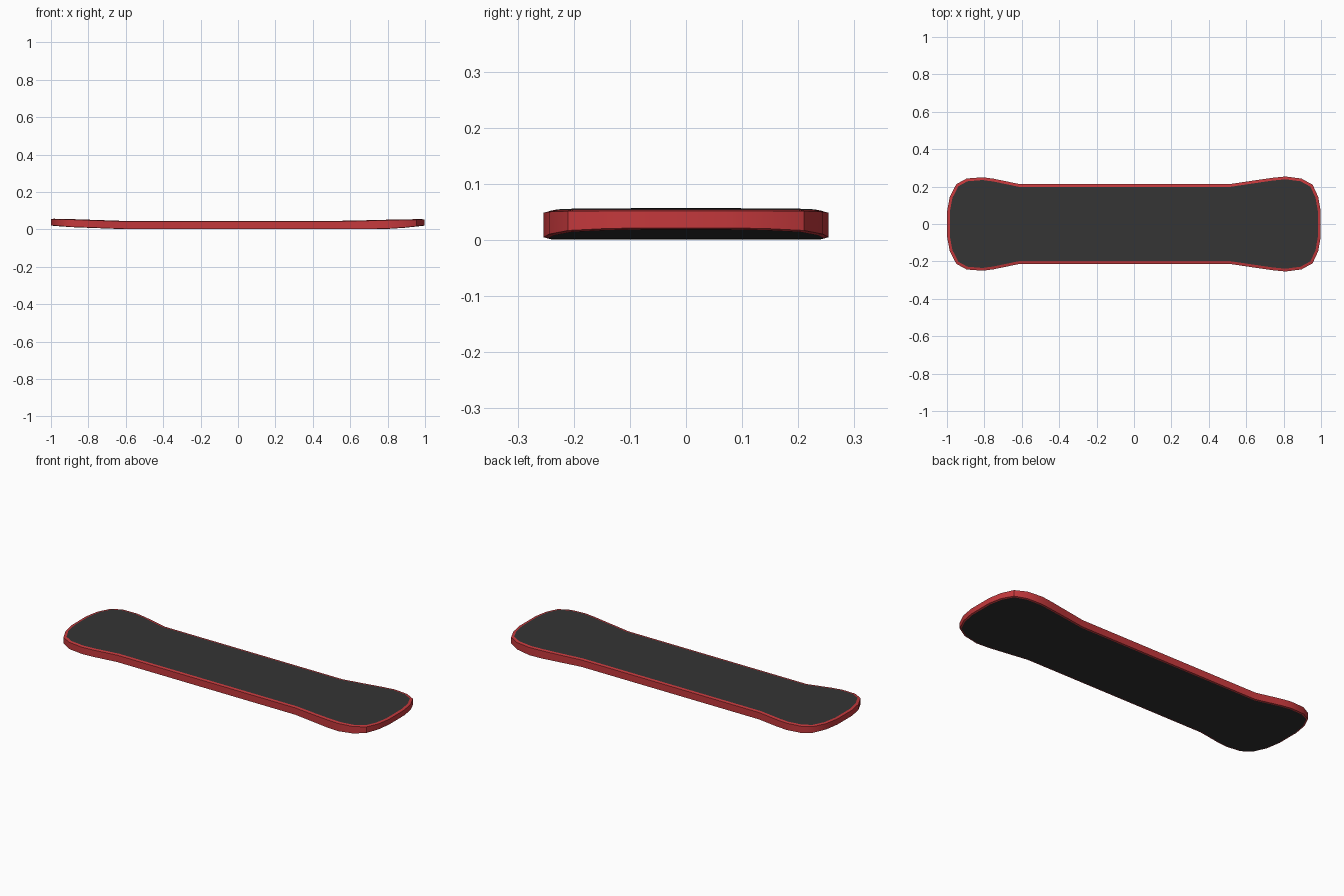
import bpy
from mathutils import Vector

if "Cube" in bpy.data.objects:
    bpy.data.objects.remove(bpy.data.objects["Cube"])

# Half outline of the board: (x, half width), left tip to right tip
HALF = [(-1.0, 0.065), (-0.985, 0.145), (-0.95, 0.213), (-0.895, 0.243), (-0.81, 0.25),
        (-0.75, 0.242), (-0.61, 0.213), (0.51, 0.213), (0.65, 0.234), (0.74, 0.247), (0.81, 0.254),
        (0.895, 0.243), (0.955, 0.21), (0.985, 0.145), (0.998, 0.07)]
# Curvature along the length: (x, z)
BOTTOM = [(-1.0, 0.02), (-0.9, 0.012), (-0.61, 0.001), (0.78, 0.001), (0.9, 0.009), (1.0, 0.02)]
TOP = [(-1.0, 0.057), (-0.9, 0.055), (-0.61, 0.045), (0.55, 0.045), (0.82, 0.052), (1.0, 0.055)]


def height(curve, x):
    x = min(max(x, curve[0][0]), curve[-1][0])
    for (x0, z0), (x1, z1) in zip(curve, curve[1:]):
        if x <= x1:
            return z0 + (z1 - z0) * (x - x0) / (x1 - x0)


def ring(inset, curve, dz=0.0):
    """Closed loop: +y side left to right, then -y side right to left."""
    loop = [Vector(p) for p in HALF] + [Vector((x, -y)) for x, y in reversed(HALF)]
    n, out = len(loop), []
    for i, p in enumerate(loop):
        a = (p - loop[i - 1]).normalized()
        b = (loop[(i + 1) % n] - p).normalized()
        na, nb = Vector((a.y, -a.x)), Vector((b.y, -b.x))
        q = p + (na + nb) * (inset / (1 + na.dot(nb)))
        out.append((q.x, q.y, height(curve, q.x) + dz))
    return out


def make(name, verts, faces, color):
    mesh = bpy.data.meshes.new(name)
    mesh.from_pydata(verts, [], faces)
    mat = bpy.data.materials.new(name + "_colour")
    mat.diffuse_color = color
    mat.use_nodes = True
    mat.node_tree.nodes["Principled BSDF"].inputs["Base Color"].default_value = mat.diffuse_color
    mesh.materials.append(mat)
    obj = bpy.data.objects.new(name, mesh)
    bpy.context.collection.objects.link(obj)
    bpy.ops.object.select_all(action='DESELECT')
    obj.select_set(True)
    bpy.context.view_layer.objects.active = obj
    bpy.ops.object.mode_set(mode='EDIT')
    bpy.ops.mesh.select_all(action='SELECT')
    if name == "edge_band":
        bpy.ops.mesh.normals_make_consistent(inside=False)
    bpy.ops.object.mode_set(mode='OBJECT')
    bpy.ops.object.shade_smooth_by_angle(angle=0.6)


m = len(HALF)
n = 2 * m

top_inner = ring(0.015, TOP)
base_inner = ring(0.008, BOTTOM)

# Red edge: bottom rim, side wall and top rim
rings = [base_inner, ring(0, BOTTOM, 0.002), ring(0, TOP, -0.003), top_inner]
verts = [v for r in rings for v in r]
faces = [(k * n + i, (k + 1) * n + i, (k + 1) * n + (i + 1) % n, k * n + (i + 1) % n)
         for k in range(3) for i in range(n)]
# close the loop normals outward
make("edge_band", verts, [f[::-1] for f in faces], (0.55, 0.04, 0.045, 1))

# Dark riding surface and base, made as strips across the board
strips = [(i, n - 1 - i, n - 2 - i, i + 1) for i in range(m - 1)]
make("top_sheet", top_inner, strips, (0.035, 0.035, 0.035, 1))
make("base_sheet", base_inner, [f[::-1] for f in strips], (0.03, 0.03, 0.03, 1))
